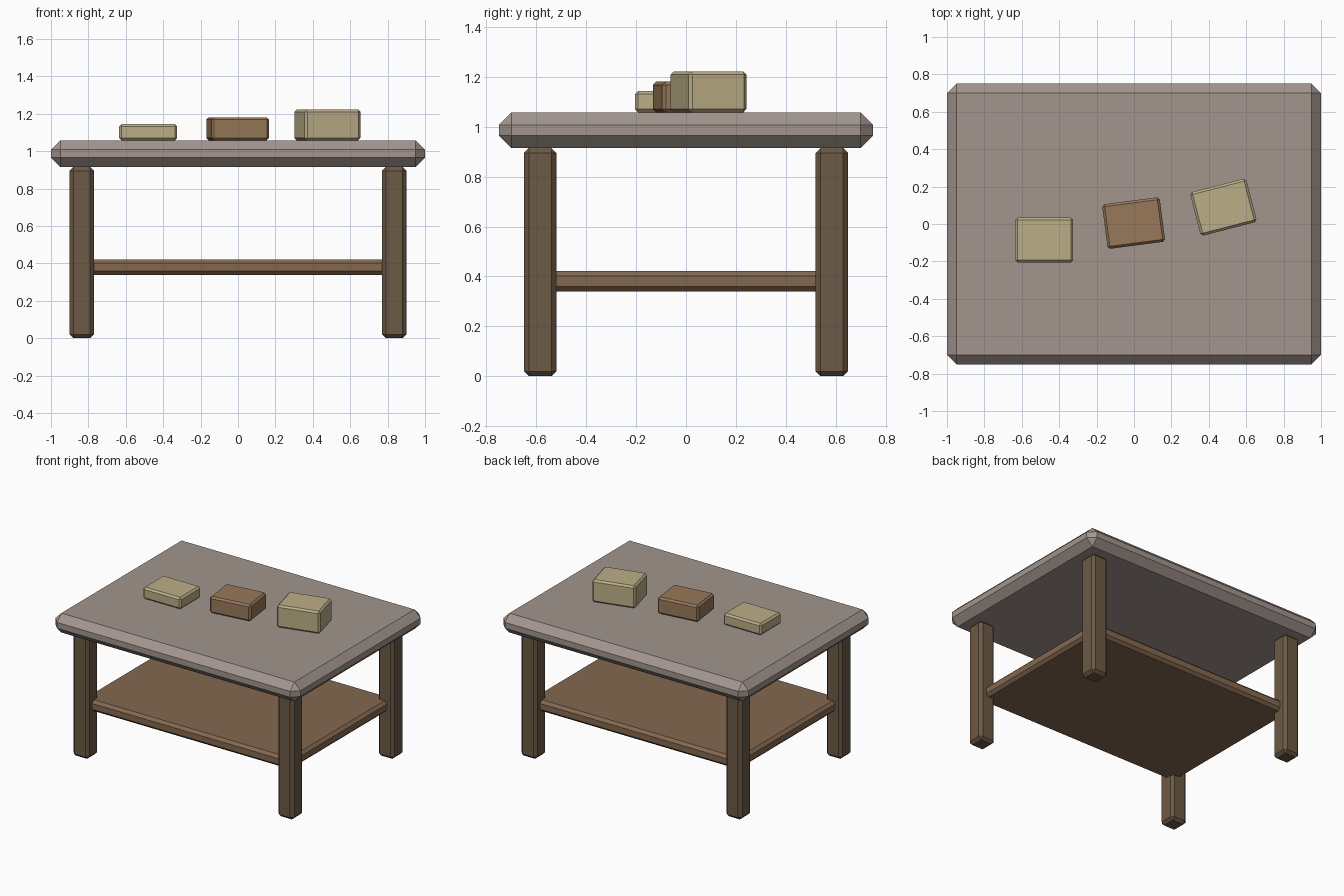
import bpy
import bmesh
import math
from mathutils import Matrix

if "Cube" in bpy.data.objects:
    bpy.data.objects.remove(bpy.data.objects["Cube"])


def material(name, rgb):
    mat = bpy.data.materials.new(name)
    mat.diffuse_color = (*rgb, 1)
    mat.use_nodes = True
    mat.node_tree.nodes["Principled BSDF"].inputs["Base Color"].default_value = mat.diffuse_color
    return mat


stone = material("warm_grey", (0.36, 0.30, 0.27))
dark_wood = material("dark_wood", (0.15, 0.10, 0.06))
mid_wood = material("mid_wood", (0.23, 0.14, 0.08))
tan = material("tan", (0.50, 0.42, 0.24))
brown = material("brown", (0.31, 0.19, 0.10))


def block(name, size, loc, chamfer, mat, turn=0):
    """Box with every edge chamfered; loc is the centre of its underside."""
    bm = bmesh.new()
    bmesh.ops.create_cube(bm, size=1, matrix=Matrix.Diagonal((*size, 1)))
    bmesh.ops.bevel(bm, geom=bm.edges[:], offset=chamfer, segments=1,
                    profile=0.5, affect='EDGES')
    mesh = bpy.data.meshes.new(name)
    bm.to_mesh(mesh)
    bm.free()
    mesh.materials.append(mat)
    obj = bpy.data.objects.new(name, mesh)
    obj.location = (loc[0], loc[1], loc[2] + size[2] / 2)
    obj.rotation_euler.z = math.radians(turn)
    bpy.context.collection.objects.link(obj)
    return obj


TOP = 1.058

# Table top and lower shelf
block("table_top", (2.0, 1.5, TOP - 0.915), (0, 0, 0.915), 0.05, stone)
block("shelf", (1.70, 1.20, 0.083), (0, 0, 0.339), 0.02, mid_wood)

# Four legs
for sx, side in ((-1, "left"), (1, "right")):
    for sy, end in ((-1, "front"), (1, "back")):
        block(f"{end}_{side}_leg", (0.13, 0.13, 0.915),
              (sx * 0.835, sy * 0.585, 0), 0.02, dark_wood)

# Row of small blocks on the top, each taller and turned further
block("low_block", (0.31, 0.24, 0.086), (-0.48, -0.085, TOP), 0.013, tan)
block("middle_block", (0.31, 0.24, 0.123), (-0.002, 0.005, TOP), 0.013, brown, 7.5)
block("tall_block", (0.31, 0.24, 0.165), (0.478, 0.09, TOP), 0.013, tan, 14.5)
